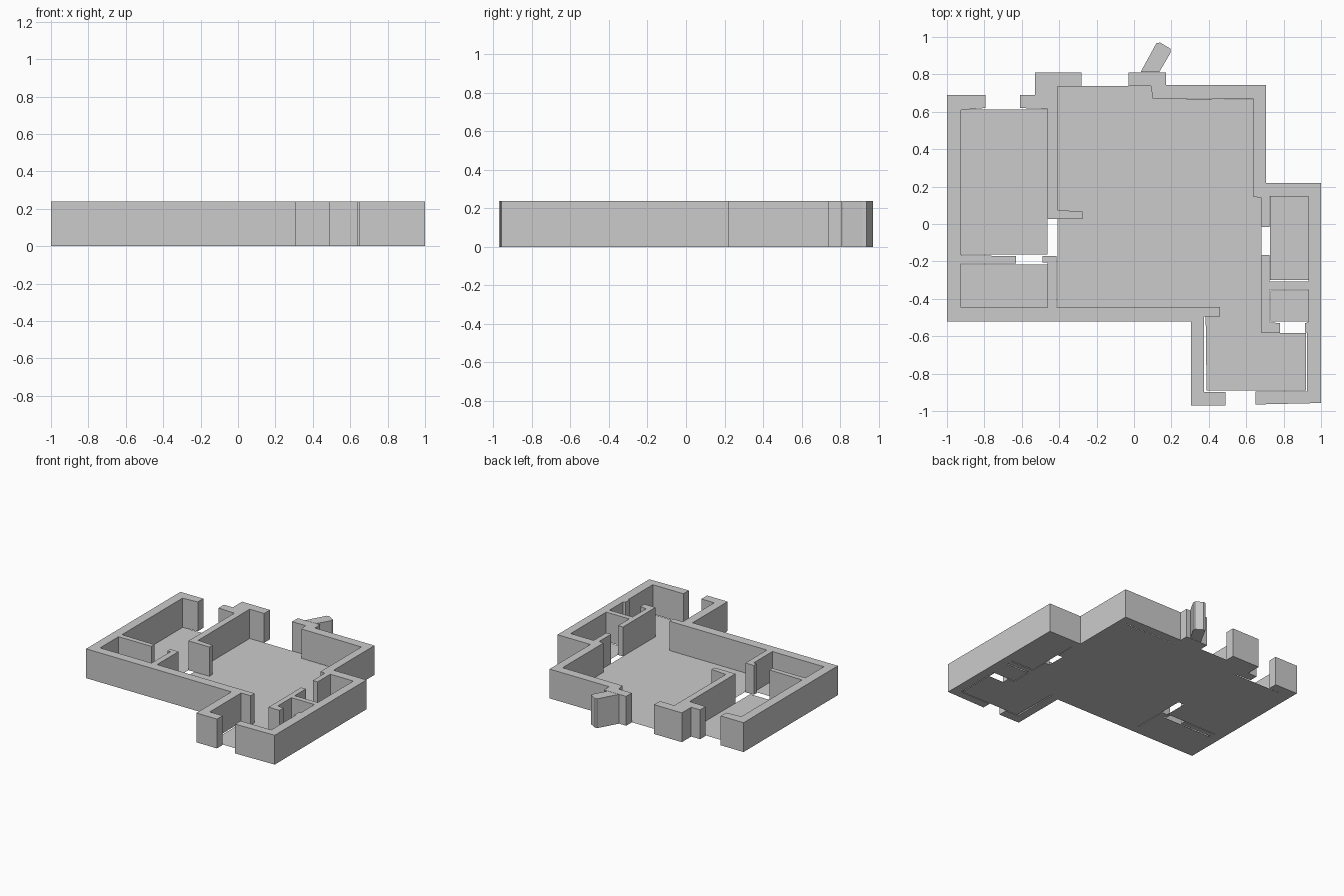
import bpy
import bmesh

HEIGHT = 0.238


def outline(name, points, height=0.0):
    """Flat slab from an outline, extruded upward when a height is given."""
    bm = bmesh.new()
    face = bm.faces.new([bm.verts.new((x, y, 0)) for x, y in points])
    face.normal_update()
    if face.normal.z < 0:
        face.normal_flip()
    if height:
        result = bmesh.ops.extrude_face_region(bm, geom=[face], use_keep_orig=True)
        top = [v for v in result["geom"] if isinstance(v, bmesh.types.BMVert)]
        bmesh.ops.translate(bm, vec=(0, 0, height), verts=top)
        bmesh.ops.recalc_face_normals(bm, faces=bm.faces)
    mesh = bpy.data.meshes.new(name)
    bm.to_mesh(mesh)
    bm.free()
    obj = bpy.data.objects.new(name, mesh)
    bpy.context.collection.objects.link(obj)
    return obj


def rect(x0, x1, y0, y1):
    return [(x0, y0), (x1, y0), (x1, y1), (x0, y1)]


# Left and front walls, with the small room's partition and entry stub
outline("left_front_walls", [
    (-1, .69), (-.795, .69), (-.795, .62), (-.925, .61),
    (-.925, -.167), (-.63, -.172), (-.63, -.21), (-.925, -.21),
    (-.925, -.447), (-.463, -.447), (-.463, -.207), (-.49, -.207),
    (-.49, -.17), (-.415, -.17), (-.415, -.445), (.46, -.445),
    (.46, -.495), (.375, -.495), (.375, -.897), (.49, -.897),
    (.49, -.97), (.305, -.97), (.305, -.52), (-1, -.52)], HEIGHT)

# Wall between the left room and the main room
outline("divider_wall", [
    (-.61, .69), (-.53, .69), (-.53, .81), (-.28, .81), (-.28, .735),
    (-.41, .735), (-.41, .075), (-.275, .066), (-.275, .026),
    (-.463, .026), (-.463, .615), (-.61, .62)], HEIGHT)

# Back and right walls, with the small right-hand rooms
outline("back_right_walls", [
    (-.03, .81), (.17, .81), (.17, .743), (.705, .743), (.705, .22),
    (1, .22), (1, -.957), (.65, -.965), (.65, -.895), (.925, -.895),
    (.925, -.58), (.915, -.58), (.915, -.53), (.932, -.525),
    (.932, -.35), (.725, -.35), (.725, -.525), (.78, -.53),
    (.78, -.582), (.682, -.582), (.682, -.165), (.725, -.165),
    (.725, -.308), (.932, -.308), (.932, .148), (.725, .148),
    (.725, -.015), (.682, -.015), (.682, .14), (.64, .145),
    (.64, .668), (.10, .672), (.09, .737), (-.03, .737)], HEIGHT)

# Open door standing out from the back wall
outline("open_door", [
    (.035, .812), (.12, .967), (.14, .97), (.195, .937), (.195, .915), (.135, .812)], HEIGHT)

# Main room floor, running into the front entry
outline("main_floor", [
    (-.41, .737), (.09, .737), (.10, .672), (.64, .665), (.64, .145),
    (.682, .14), (.682, -.582), (.92, -.582), (.92, -.89), (.388, -.89),
    (.383, -.495), (.46, -.495), (.46, -.445), (-.41, -.445)])

# Floors of the four smaller rooms
for name, bounds in {
    "left_room_floor": (-.927, -.463, -.163, .613),
    "left_small_floor": (-.925, -.463, -.447, -.217),
    "right_room_floor": (.728, .932, -.3, .148),
    "right_small_floor": (.73, .932, -.52, -.356),
}.items():
    outline(name, rect(*bounds))
